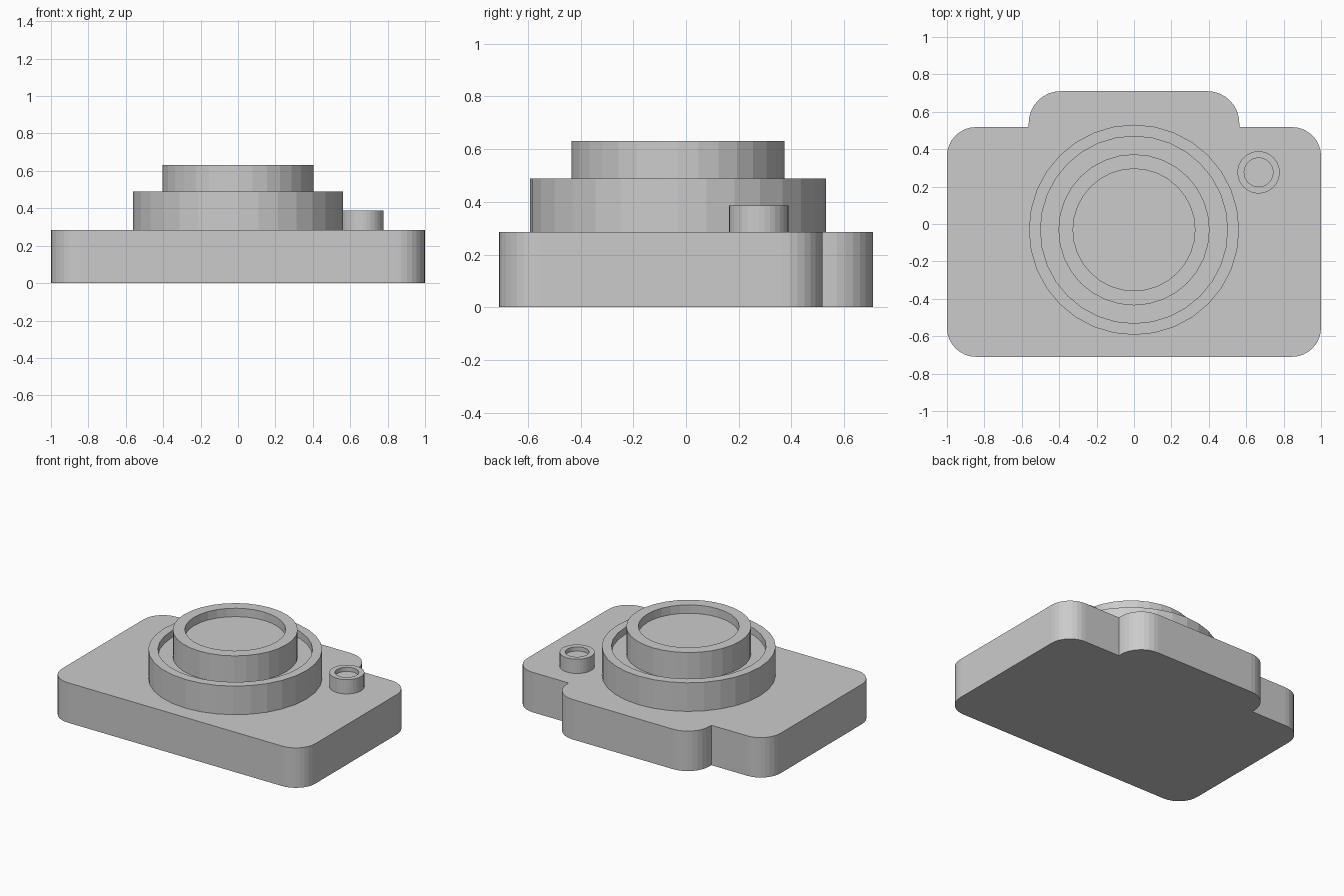
import bpy, bmesh
from math import sin, cos, pi

if "Cube" in bpy.data.objects:
    bpy.data.objects.remove(bpy.data.objects["Cube"])

SEGMENTS = 32
BODY_TOP = 0.285
LENS = (0.0, -0.031)
BUTTON = (0.666, 0.276)


def make_object(name, bm):
    bmesh.ops.recalc_face_normals(bm, faces=bm.faces[:])
    mesh = bpy.data.meshes.new(name)
    bm.to_mesh(mesh)
    bm.free()
    obj = bpy.data.objects.new(name, mesh)
    bpy.context.collection.objects.link(obj)
    return obj


def corner(cx, cy, r, start, steps=8):
    """Quarter arc, counter-clockwise from the start angle."""
    return [(cx + r * cos(start + pi / 2 * i / steps),
             cy + r * sin(start + pi / 2 * i / steps)) for i in range(steps + 1)]


def dish(name, centre, r_out, r_in, z0, z1, depth):
    """Solid cylinder with a round recess in its top."""
    bm = bmesh.new()
    rings = []
    for r, z in ((r_out, z0), (r_out, z1), (r_in, z1), (r_in, z1 - depth)):
        rings.append([bm.verts.new((centre[0] + r * cos(2 * pi * i / SEGMENTS),
                                    centre[1] + r * sin(2 * pi * i / SEGMENTS), z))
                      for i in range(SEGMENTS)])
    for a, b in zip(rings, rings[1:]):
        for i in range(SEGMENTS):
            j = (i + 1) % SEGMENTS
            bm.faces.new((a[i], a[j], b[j], b[i]))
    bm.faces.new(rings[0])
    bm.faces.new(rings[-1])
    return make_object(name, bm)


# Camera body: right half of the outline, mirrored to the left
R, H = 0.155, 0.17
right = corner(1 - R, -0.71 + R, R, -pi / 2)
right += corner(1 - R, 0.518 - R, R, 0)
right += [(0.563, 0.518)]
right += corner(0.563 - H, 0.71 - H, H, 0)
outline = right + [(-x, y) for x, y in reversed(right)]

bm = bmesh.new()
base = bm.faces.new([bm.verts.new((x, y, 0)) for x, y in outline])
top = bmesh.ops.extrude_face_region(bm, geom=[base], use_keep_orig=True)
bmesh.ops.translate(bm, vec=(0, 0, BODY_TOP),
                    verts=[v for v in top["geom"] if isinstance(v, bmesh.types.BMVert)])
make_object("camera_body", bm)

# Lens barrel: wide outer ring with a narrower barrel rising from its recess
dish("lens_ring", LENS, 0.562, 0.5, BODY_TOP, 0.489, 0.05)
dish("lens_barrel", LENS, 0.404, 0.326, 0.439, 0.631, 0.06)

# Shutter button
dish("shutter_button", BUTTON, 0.113, 0.077, BODY_TOP, 0.387, 0.03)
